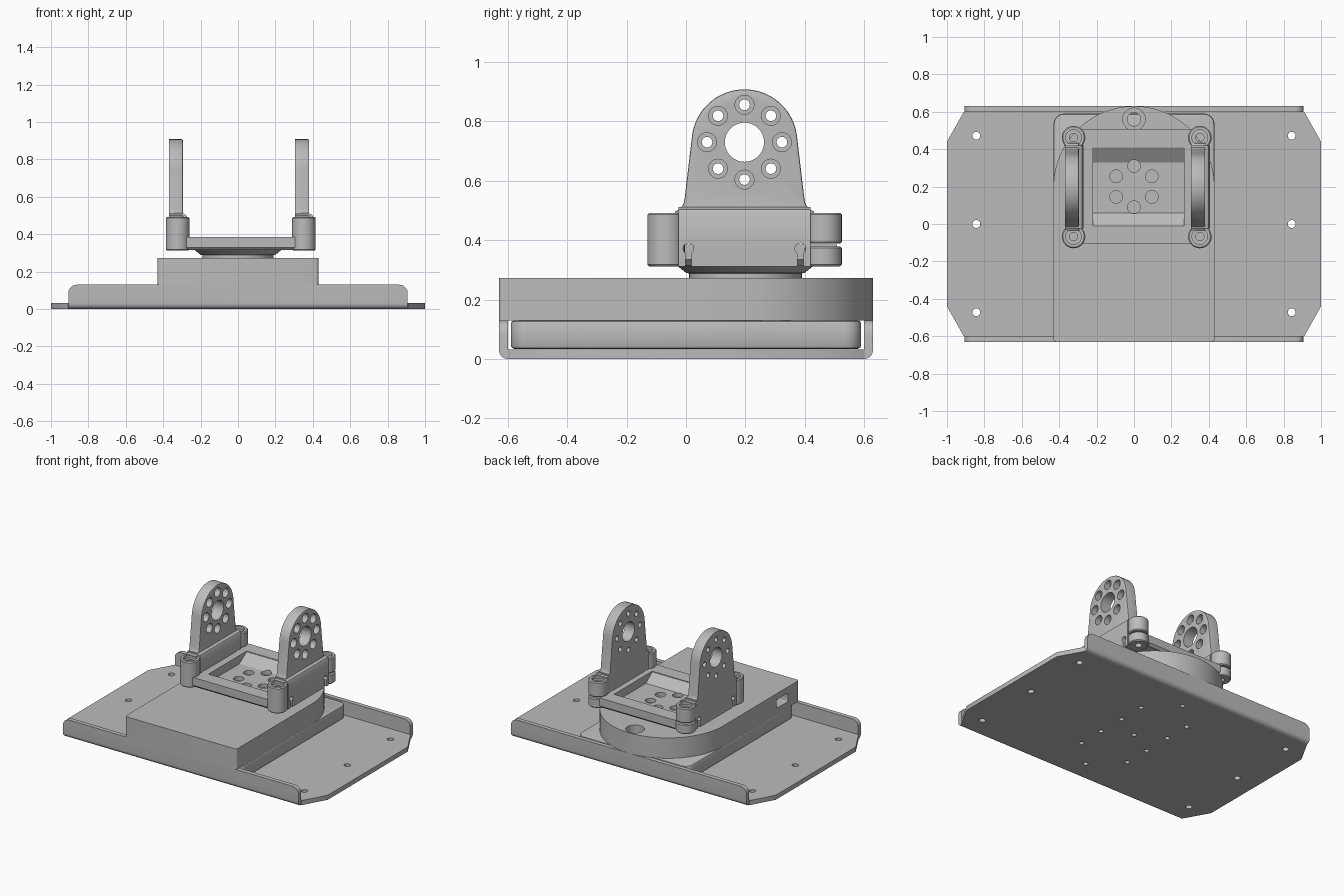
import bpy, bmesh
from math import sin, cos, pi, radians
from mathutils import Vector

if "Cube" in bpy.data.objects:
    bpy.data.objects.remove(bpy.data.objects["Cube"], do_unlink=True)

grey = bpy.data.materials.new("satin grey")
grey.use_nodes = True
tone = (0.5, 0.5, 0.5, 1)
grey.diffuse_color = tone
grey.node_tree.nodes["Principled BSDF"].inputs["Base Color"].default_value = tone


def arc(cx, cy, r, a0, a1, n=12):
    """Points along an arc, angles in degrees."""
    angles = [radians(a0 + (a1 - a0) * i / n) for i in range(n + 1)]
    return [(cx + r * cos(a), cy + r * sin(a)) for a in angles]


def round_rect(x0, x1, y0, y1, r, n=6):
    pts = []
    for cx, cy, a in ((x1 - r, y1 - r, 0), (x0 + r, y1 - r, 90),
                      (x0 + r, y0 + r, 180), (x1 - r, y0 + r, 270)):
        pts += arc(cx, cy, r, a, a + 90, n)
    return pts


def prism(name, pts, axis, lo, hi, rule=None, width=0.0, segments=1):
    """Extrude a profile along an axis; bevel the edges picked by rule."""
    place = {"x": lambda p, h: (h, p[0], p[1]),
             "y": lambda p, h: (p[0], h, p[1]),
             "z": lambda p, h: (p[0], p[1], h)}[axis]
    bm = bmesh.new()
    face = bm.faces.new([bm.verts.new(place(p, lo)) for p in pts])
    ext = bmesh.ops.extrude_face_region(bm, geom=[face])
    moved = [v for v in ext["geom"] if isinstance(v, bmesh.types.BMVert)]
    bmesh.ops.translate(bm, verts=moved, vec=Vector(place((0, 0), hi - lo)))
    bmesh.ops.recalc_face_normals(bm, faces=bm.faces)
    if rule:
        edges = [e for e in bm.edges if rule(e.verts[0].co, e.verts[1].co)]
        bmesh.ops.bevel(bm, geom=edges, offset=width, segments=segments,
                        profile=0.5, affect="EDGES", clamp_overlap=True)
    return make(name, bm)


def make(name, bm):
    bmesh.ops.recalc_face_normals(bm, faces=bm.faces)
    mesh = bpy.data.meshes.new(name)
    bm.to_mesh(mesh)
    bm.free()
    mesh.materials.append(grey)
    ob = bpy.data.objects.new(name, mesh)
    bpy.context.collection.objects.link(ob)
    return ob


def disc(name, axis, c, r, lo, hi, n=32):
    return prism(name, arc(c[0], c[1], r, 0, 360 - 360 / n, n - 1), axis, lo, hi)


def lathe(name, profile, cx, cy, n=48):
    """Closed turned solid from (radius, height) pairs, bottom to top."""
    bm = bmesh.new()
    rings = [[bm.verts.new((x, y, z)) for x, y in arc(cx, cy, r, 0, 360 - 360 / n, n - 1)]
             for r, z in profile]
    for a, b in zip(rings, rings[1:]):
        for i in range(n):
            j = (i + 1) % n
            bm.faces.new((a[i], a[j], b[j], b[i]))
    bm.faces.new(rings[0])
    bm.faces.new(rings[-1])
    return make(name, bm)


def cut(ob, cutters):
    """Subtract each cutter, then remove it."""
    for c in cutters:
        c.hide_render = True
        mod = ob.modifiers.new("cut", "BOOLEAN")
        mod.operation, mod.solver, mod.object = "DIFFERENCE", "EXACT", c
        bpy.context.view_layer.objects.active = ob
        bpy.ops.object.modifier_apply(modifier=mod.name)
        bpy.data.objects.remove(c, do_unlink=True)


# Base plate with clipped corners and mounting holes
plate = prism("base_plate", [(-1, -.44), (-.91, -.6), (.91, -.6), (1, -.44),
                             (1, .44), (.91, .6), (-.91, .6), (-1, .44)], "z", 0, .032)
spots = [(sx * .843, y, .021) for sx in (-1, 1) for y in (-.472, 0, .472)]
spots += [(sx * .187, y, .016) for sx in (-1, 1) for y in (-.29, -.1, .1, .29)]
spots += [(0, y, .016) for y in (-.472, 0, .472)]
cut(plate, [disc("hole_cutter", "z", (x, y), r, -.05, .08, 20) for x, y, r in spots])

# Folded flanges along the front and back
for side, label in ((-1, "front"), (1, "back")):
    bend = [(side * y, z) for y, z in [(.6, 0), (.6, .13), (.63, .13)] + arc(.6, .03, .03, 0, -80, 6)]
    prism(label + "_flange", bend, "x", -.907, .907,
          lambda a, b: min(a.z, b.z) > .129 and abs(a.x - b.x) < .001 and abs(a.x) > .9,
          .045, 6)

# Lower housing between the flanges
prism("lower_housing", round_rect(-.43, .43, -.59, .59, .055), "z", .034, .13,
      lambda a, b: abs(a.z - b.z) < .001, .012, 2)

# Upper deck: square front, round back
PIVOT = .2
deck = prism("upper_deck", arc(-.415, -.615, .015, 180, 270, 4) + arc(.415, -.615, .015, 270, 360, 4)
             + arc(0, PIVOT, .43, 0, 180, 48), "z", .13, .272)
cut(deck, [disc("counterbore_cutter", "z", (0, .56), .06, .2, .3),
           disc("bolt_cutter", "z", (0, .56), .036, .1, .3),
           prism("port_cutter", round_rect(-.51, -.38, .17, .23, .012, 3), "x", -.5, -.36)])

# Turntable under the cradle
turntable = lathe("turntable", [(.19, .26), (.19, .288), (.2, .29), (.235, .318)], 0, PIVOT)

# Cradle tray with sloped pocket
tray = prism("cradle_tray", [(-.26, .315), (.29, .315), (.31, .335), (.31, .385),
                             (-.28, .385), (-.28, .335)], "y", -.107, .508,
             lambda a, b: abs(a.y - b.y) < .001 and max(a.z, b.z) < .32, .015)
cut(tray, [prism("pocket_cutter", [(-.01, .38), (-.01, .45), (.41, .45), (.41, .38),
                                   (.33, .327), (.06, .327)], "x", -.22, .267)])
for part in (tray, turntable):
    cut(part, [disc("bolt_cutter", "z", (.11 * cos(a), PIVOT + .11 * sin(a)), .034, .3, .36, 24)
               for a in [pi / 6 + k * pi / 3 for k in range(6)]])

# Two matching side brackets, each a wall, an arm and two clamp bosses
AXLE = .73
for label, x0 in (("right", -.37), ("left", .305)):
    # Wall with keyhole slits beside the bosses
    wall = prism(label + "_wall", [(x0, .312), (x0 + .1, .312), (x0 + .1, .488), (x0 + .092, .503),
                                   (x0 + .075, .512), (x0, .512)], "y", -.025, .42)
    slits = []
    for y in (.008, .385):
        slits += [disc("slit_cutter", "x", (y, .372), .018, x0 - .1, x0 + .2, 16),
                  prism("slit_cutter", round_rect(y - .01, y + .01, .29, .37, .002, 1),
                        "x", x0 - .1, x0 + .2)]
    cut(wall, slits)

    # Tapered arm with round top and flared foot
    half = arc(.247, .54, .045, 270, 185, 5)[1:] + arc(0, AXLE, .178, 5, 90, 16)
    half = [(.235, .49)] + half
    outline = [(PIVOT - .003 + y, z) for y, z in half]
    outline += [(PIVOT - .003 - y, z) for y, z in reversed(half[:-1])]
    arm = prism(label + "_arm", outline, "x", x0, x0 + .075,
                lambda a, b, x=x0: min(a.x, b.x) > x + .07 and max(a.z, b.z) > .5, .012, 2)
    holes = [disc("axle_cutter", "x", (.197, AXLE), .066, x0 - .1, x0 + .2, 40)]
    for k in range(8):
        c = (.197 + .126 * cos(k * pi / 4), AXLE + .126 * sin(k * pi / 4))
        holes += [disc("bolt_cutter", "x", c, .018, x0 - .1, x0 + .2, 16),
                  disc("counterbore_cutter", "x", c, .032, x0 + .035, x0 + .2, 24)]
    cut(arm, holes)

    # Clamp bosses; the back ones are split
    bx = x0 + .047
    for end, y, spans in (("front", -.067, [(.312, .492)]),
                          ("back", .462, [(.312, .379), (.388, .492)])):
        for i, (lo, hi) in enumerate(spans):
            boss = lathe(f"{label}_{end}_boss_{i + 1}",
                         [(.057, lo), (.063, lo + .006), (.063, hi - .006), (.057, hi)], bx, y, 32)
            tools = [disc("bolt_cutter", "z", (bx, y), .022, .25, .6, 20)]
            if hi > .4:
                tools.append(disc("counterbore_cutter", "z", (bx, y), .042, hi - .02, .6, 24))
            cut(boss, tools)
        # Web joining the boss to the wall
        near, far = sorted((y, -.01 if end == "front" else .405))
        prism(f"{label}_{end}_web", round_rect(x0 + .005, x0 + .09, .395, .487, .01, 3),
              "y", near + (.045 if end == "front" else 0), far - (.045 if end == "back" else 0))

# Smooth curved faces, keep crisp edges
bpy.ops.object.select_all(action="DESELECT")
for ob in bpy.context.scene.objects:
    if ob.type == "MESH" and grey.name in ob.data.materials:
        ob.select_set(True)
        bpy.context.view_layer.objects.active = ob
bpy.ops.object.shade_smooth_by_angle(angle=radians(30))
